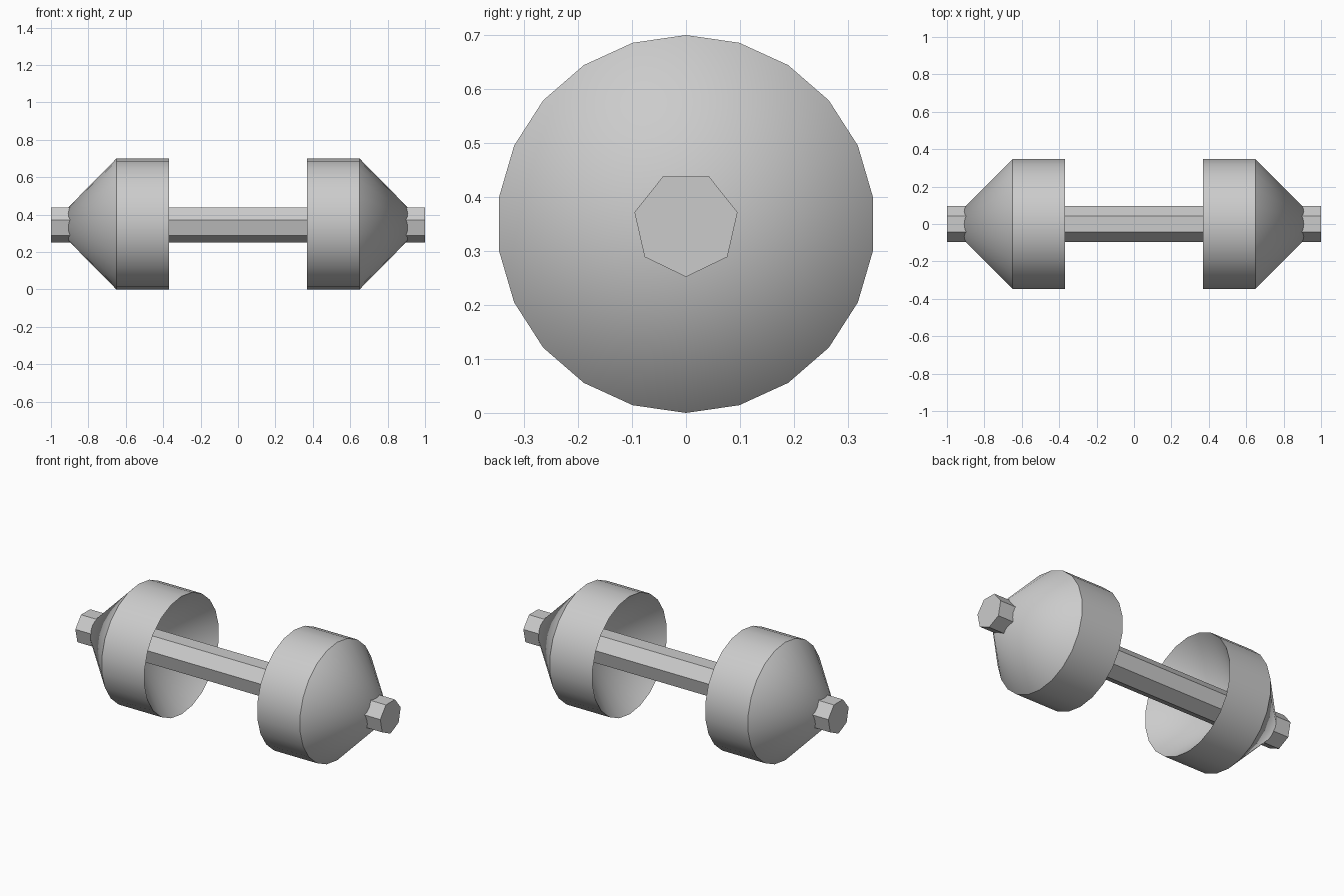
import bpy
import bmesh
import math

cube = bpy.data.objects.get("Cube")
if cube:
    bpy.data.objects.remove(cube, do_unlink=True)

AXIS_Z = 0.35

steel = bpy.data.materials.new("grey steel")
steel.use_nodes = True
steel.diffuse_color = (0.6, 0.6, 0.6, 1)
steel.node_tree.nodes["Principled BSDF"].inputs["Base Color"].default_value = (0.6, 0.6, 0.6, 1)


def lathe_x(name, profile, sides, start, smooth):
    """Turn (x, radius) points about the bar axis; zero radius makes a pole."""
    bm = bmesh.new()
    rings = []
    for x, r in profile:
        if r == 0:
            rings.append([bm.verts.new((x, 0, 0))] * sides)
            continue
        angles = [start + i * math.tau / sides for i in range(sides)]
        rings.append([bm.verts.new((x, r * math.sin(a), r * math.cos(a))) for a in angles])
    for a, b in zip(rings, rings[1:]):
        for i in range(sides):
            j = (i + 1) % sides
            bm.faces.new(dict.fromkeys((a[i], a[j], b[j], b[i])))
    bmesh.ops.recalc_face_normals(bm, faces=bm.faces)
    mesh = bpy.data.meshes.new(name)
    bm.to_mesh(mesh)
    bm.free()
    mesh.materials.append(steel)
    obj = bpy.data.objects.new(name, mesh)
    obj.location.z = AXIS_Z
    bpy.context.collection.objects.link(obj)
    if smooth:
        bpy.ops.object.select_all(action='DESELECT')
        obj.select_set(True)
        bpy.context.view_layer.objects.active = obj
        bpy.ops.object.shade_smooth_by_angle(angle=math.radians(30))
    return obj


# Seven-sided bar running through both weights
lathe_x("bar", [(-1, 0), (-1, 0.098), (1, 0.098), (1, 0)], 7, math.pi, False)

# Weights: hollow conical inner face, straight band, conical outer face
for side, label in ((1, "left"), (-1, "right")):
    profile = [(0.72, 0), (0.37, 0.35), (0.65, 0.35), (0.995, 0)]
    lathe_x(label + "_weight", [(side * x, r) for x, r in profile], 22, 0, True)
